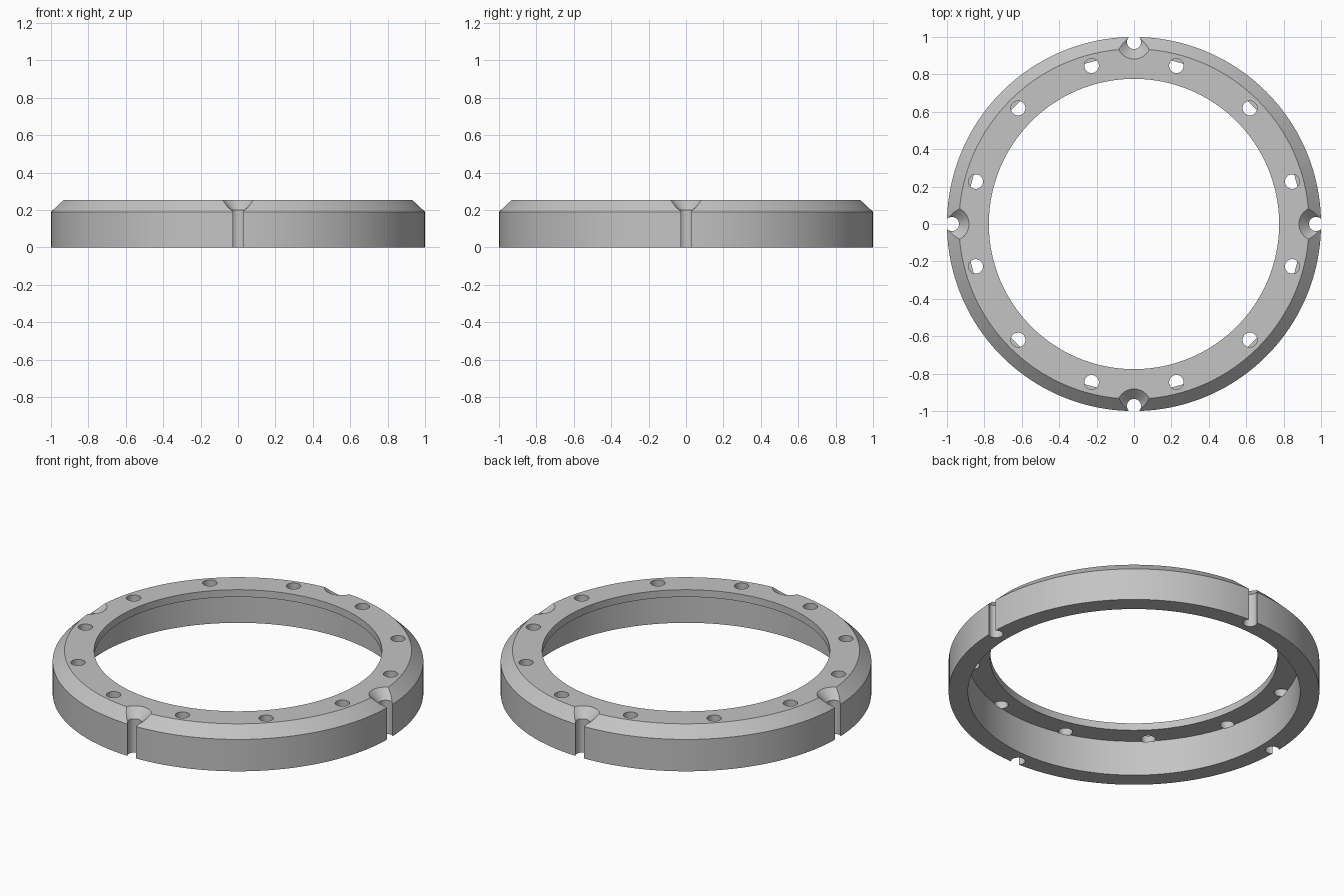
import bpy, bmesh
from math import cos, sin, pi, radians

old = bpy.data.objects.get("Cube")
if old:
    bpy.data.objects.remove(old, do_unlink=True)

HEIGHT = 0.253
LIP_Z = 0.21

grey = bpy.data.materials.new("plain grey")
grey.use_nodes = True
colour = (0.55, 0.55, 0.55, 1)
grey.diffuse_color = colour
grey.node_tree.nodes["Principled BSDF"].inputs["Base Color"].default_value = colour


def lathe(bm, profile, segments, centre=(0, 0), closed=False):
    """Turn an (r, z) profile about a vertical axis; cap the ends unless closed."""
    rings = []
    for r, z in profile:
        angles = [2 * pi * i / segments for i in range(segments)]
        rings.append([bm.verts.new((centre[0] + r * cos(a), centre[1] + r * sin(a), z))
                      for a in angles])
    pairs = list(zip(rings, rings[1:]))
    if closed:
        pairs.append((rings[-1], rings[0]))
    else:
        bm.faces.new(rings[0])
        bm.faces.new(rings[-1])
    for low, high in pairs:
        for i in range(segments):
            j = (i + 1) % segments
            bm.faces.new((low[i], low[j], high[j], high[i]))


def make_object(name, bm):
    bmesh.ops.recalc_face_normals(bm, faces=bm.faces)
    mesh = bpy.data.meshes.new(name)
    bm.to_mesh(mesh)
    bm.free()
    mesh.materials.append(grey)
    obj = bpy.data.objects.new(name, mesh)
    bpy.context.collection.objects.link(obj)
    return obj


# Ring body: chamfered outer wall, thin inner lip, wide recess underneath
bm = bmesh.new()
lathe(bm, [(0.896, 0), (1, 0), (1, 0.19), (0.936, HEIGHT),
           (0.776, HEIGHT), (0.776, LIP_Z), (0.896, LIP_Z)], 160, closed=True)
ring = make_object("mounting_ring", bm)

# Cutter: twelve holes through the lip and four countersunk rim notches
bm = bmesh.new()
for k in range(12):
    a = radians(15 + 30 * k)
    lathe(bm, [(0.039, LIP_Z - 0.004), (0.039, 0.3)], 32,
          (0.876 * cos(a), 0.876 * sin(a)))
for k in range(4):
    a = k * pi / 2
    lathe(bm, [(0.038, -0.05), (0.038, 0.2), (0.138, 0.3)], 48,
          (0.973 * cos(a), 0.973 * sin(a)))
cutter = make_object("hole_cutter", bm)
cutter.hide_render = True

# Cut the holes, then smooth the round walls
cut = ring.modifiers.new("holes", "BOOLEAN")
cut.operation = "DIFFERENCE"
cut.solver = "EXACT"
cut.object = cutter
bpy.ops.object.select_all(action="DESELECT")
bpy.context.view_layer.objects.active = ring
ring.select_set(True)
bpy.ops.object.modifier_apply(modifier=cut.name)
bpy.data.objects.remove(cutter, do_unlink=True)
bpy.ops.object.shade_smooth_by_angle(angle=radians(30))
